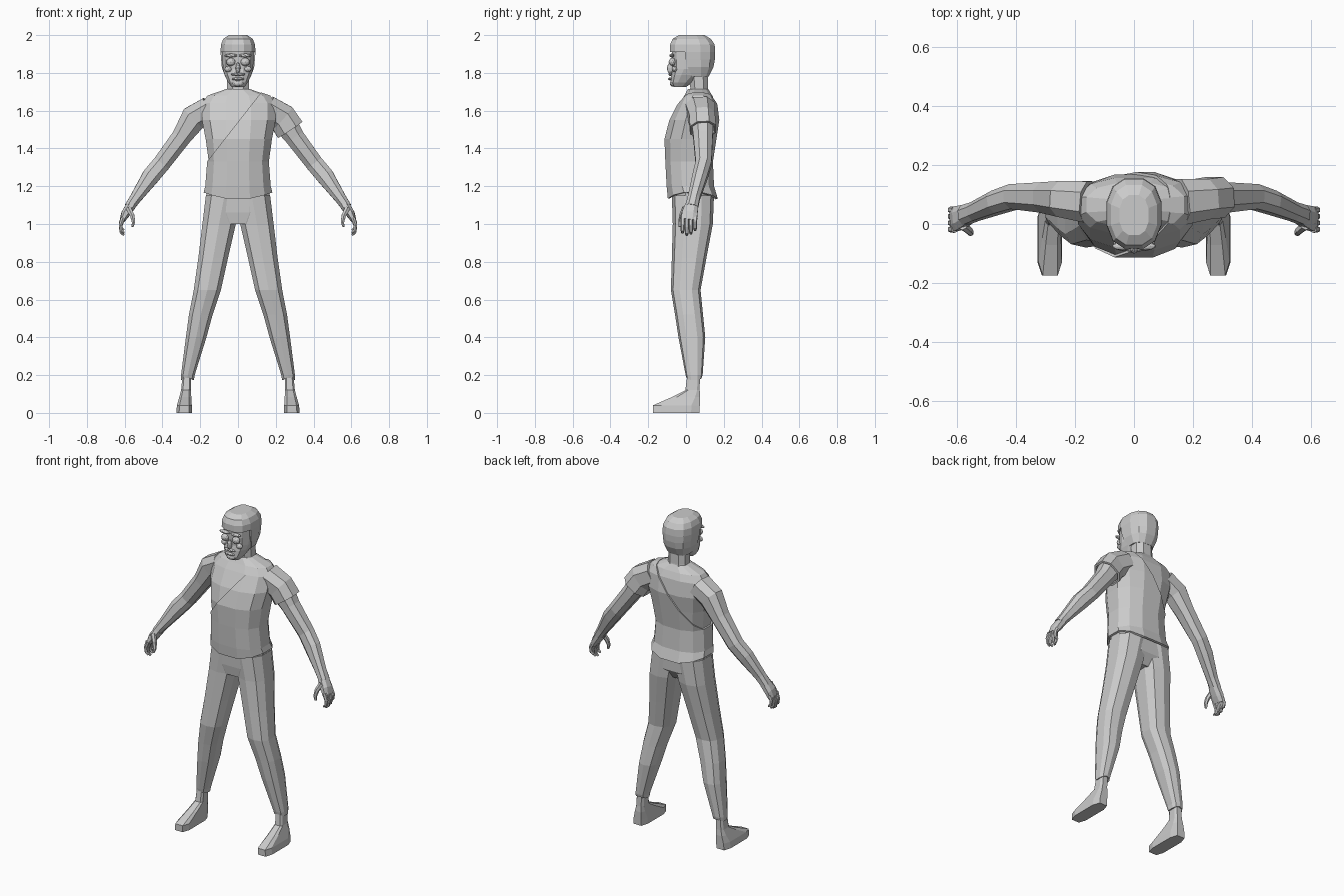
import bpy, bmesh, math
from mathutils import Vector

default_cube = bpy.data.objects.get("Cube")
if default_cube:
    bpy.data.objects.remove(default_cube)

grey = bpy.data.materials.new("light_grey")
grey.use_nodes = True
grey.diffuse_color = (0.6, 0.6, 0.6, 1)
grey.node_tree.nodes["Principled BSDF"].inputs["Base Color"].default_value = grey.diffuse_color


def finish(name, bm, thickness=0):
    """Turn a bmesh into a flat shaded object, optionally a thin inward shell."""
    bmesh.ops.recalc_face_normals(bm, faces=bm.faces)
    mesh = bpy.data.meshes.new(name)
    bm.to_mesh(mesh)
    bm.free()
    mesh.materials.append(grey)
    obj = bpy.data.objects.new(name, mesh)
    bpy.context.collection.objects.link(obj)
    if thickness:
        shell = obj.modifiers.new("cloth", "SOLIDIFY")
        shell.thickness = thickness
        shell.offset = -1
    return obj


def bridge(rings, caps=(True, True)):
    """Skin a list of point rings."""
    bm = bmesh.new()
    loops = [[bm.verts.new(p) for p in ring] for ring in rings]
    count = len(loops[0])
    for low, high in zip(loops, loops[1:]):
        for i in range(count):
            j = (i + 1) % count
            bm.faces.new((low[i], low[j], high[j], high[i]))
    if caps[0]:
        bm.faces.new(loops[0])
    if caps[1]:
        bm.faces.new(loops[-1])
    return bm


def outline(count, power):
    """Unit rounded-square section."""
    points = []
    for i in range(count):
        a = math.tau * (i + 0.5) / count
        c, s = math.cos(a), math.sin(a)
        points.append((math.copysign(abs(c) ** power, c), math.copysign(abs(s) ** power, s)))
    return points


def loft(rows, side=1, count=12, power=0.8, hem=0, caps=(True, True)):
    """Upright form; each row is height, x range, y range. Hem lifts the first ring's sides."""
    rings = []
    for k, (z, x0, x1, y0, y1) in enumerate(rows):
        lift = hem if k == 0 else 0
        rings.append([(side * ((x0 + x1) / 2 + c * (x1 - x0) / 2),
                       (y0 + y1) / 2 + s * (y1 - y0) / 2,
                       z + lift * c * c) for c, s in outline(count, power)])
    return bridge(rings, caps)


def centred(rows, grow=0):
    return [(z, -w - grow, w + grow, y0 - grow, y1 + grow) for z, w, y0, y1 in rows]


def limb(rows, side=1, count=8, power=0.85, grow=0, caps=(True, True)):
    """Tube along a path; each row is x, y, z, half thickness, half depth."""
    path = [Vector(r[:3]) for r in rows]
    rings = []
    for k, (p, row) in enumerate(zip(path, rows)):
        along = (path[min(k + 1, len(path) - 1)] - path[max(k - 1, 0)]).normalized()
        across = along.cross(Vector((0, 1, 0))).normalized()
        depth = across.cross(along)
        ring = []
        for c, s in outline(count, power):
            q = p + across * c * (row[3] + grow) + depth * s * (row[4] + grow)
            ring.append((side * q.x, q.y, q.z))
        rings.append(ring)
    return bridge(rings, caps)


def ball(name, centre, size):
    bm = bmesh.new()
    bmesh.ops.create_icosphere(bm, subdivisions=2, radius=1)
    bmesh.ops.scale(bm, vec=size, verts=bm.verts)
    bmesh.ops.translate(bm, vec=centre, verts=bm.verts)
    return finish(name, bm)


# Bare torso and the one-shouldered tunic over it
torso = [(1.13, .187, -.1, .172), (1.2, .178, -.106, .152), (1.33, .168, -.113, .146),
         (1.45, .185, -.118, .165), (1.55, .205, -.092, .18), (1.64, .205, -.045, .168),
         (1.68, .175, -.02, .15), (1.715, .072, .0, .128)]
finish("bare_torso", loft(centred(torso[1:], -.009)))
tunic = loft(centred(torso), hem=.04, caps=(False, False))
start, end = Vector((.125, 0, 1.7)), Vector((-.18, 0, 1.31))
line = end - start
bmesh.ops.bisect_plane(tunic, geom=tunic.verts[:] + tunic.edges[:] + tunic.faces[:],
                       plane_co=start, plane_no=(line.z, 0, -line.x), clear_outer=True)
finish("tunic", tunic, .012)

# Pelvis of the trousers
finish("trouser_waist", loft(centred([(1.0, .12, -.06, .1), (1.06, .183, -.07, .143),
                                      (1.18, .17, -.075, .145)])))

# Neck
finish("neck", loft(centred([(1.66, .075, .01, .13), (1.72, .062, .02, .12),
                             (1.82, .06, .01, .118)]), count=8))

# Head with a narrow jaw
head = [(1.725, .035, -.066, .0), (1.75, .054, -.083, .04), (1.79, .073, -.08, .09),
        (1.82, .082, -.073, .115), (1.87, .084, -.076, .135), (1.92, .084, -.078, .14),
        (1.96, .07, -.06, .12)]
finish("head", loft(centred(head)))

# Hair: a cap opened around the face
hair = loft(centred([(1.78, .07, -.01, .122), (1.83, .088, -.06, .148), (1.87, .092, -.08, .156),
                     (1.91, .095, -.087, .158), (1.95, .093, -.087, .155),
                     (1.98, .08, -.074, .135), (2.0, .05, -.04, .1)]), caps=(False, True))
face_opening = [f for f in hair.faces
                if f.calc_center_median().z < 1.9 and f.calc_center_median().y < .02]
bmesh.ops.delete(hair, geom=face_opening, context="FACES")
finish("hair", hair, .012)

# Face
ball("nose", (0, -.083, 1.825), (.013, .018, .03))
ball("upper_lip", (0, -.082, 1.792), (.04, .012, .008))
ball("lower_lip", (0, -.083, 1.768), (.035, .012, .008))
ball("chin", (0, -.068, 1.745), (.03, .018, .018))

# Mirrored parts
arm = [(.15, .075, 1.61, .07, .075), (.235, .085, 1.56, .075, .065), (.3, .09, 1.46, .055, .055),
       (.405, .093, 1.32, .05, .045), (.46, .075, 1.255, .05, .042),
       (.54, .042, 1.14, .033, .034), (.575, .03, 1.09, .028, .036)]
palm = [(.565, .032, 1.1, .028, .036), (.595, .02, 1.055, .025, .044), (.612, .015, 1.02, .015, .044)]
leg = [(.185, .232, .303, .003, .083), (.2, .228, .303, -.002, .088), (.4, .165, .278, -.04, .102),
       (.52, .132, .262, -.058, .09), (.65, .088, .237, -.08, .077), (.82, .05, .213, -.075, .108),
       (1.0, .008, .192, -.07, .142), (1.15, -.03, .174, -.075, .148)]
foot = [(0, .243, .328, -.18, .076), (.04, .243, .325, -.18, .078), (.085, .246, .312, -.075, .078),
        (.12, .248, .302, -.005, .074), (.25, .245, .29, .012, .075)]

for side, label in ((1, "left"), (-1, "right")):
    finish(label + "_arm", limb(arm, side))
    finish(label + "_palm", limb(palm, side))
    # Curled fingers and thumb
    for k, finger in enumerate(("index", "middle", "ring", "little")):
        y = -.018 + k * .022
        drop = (.0, -.012, -.004, .014)[k]
        finish(f"{label}_{finger}_finger", limb(
            [(.608, y, 1.035, .013, .012), (.622, y, .995 + drop, .01, .011),
             (.618, y, .965 + drop, .009, .01), (.603, y, .953 + drop, .006, .007)], side, 6))
    finish(label + "_thumb", limb(
        [(.58, -.005, 1.085, .016, .016), (.56, -.022, 1.045, .013, .014),
         (.553, -.03, 1.01, .01, .011), (.558, -.033, .985, .006, .007)], side, 6))
    finish(label + "_trouser_leg", loft(leg, side, 10, .75, -.012, (False, True)), .01)
    finish(label + "_foot", loft(foot, side, 8, .5))
    ball(label + "_eye", (side * .038, -.072, 1.858), (.025, .02, .022))
    ball(label + "_brow", (side * .038, -.075, 1.892), (.036, .014, .01))
    ball(label + "_cheek", (side * .052, -.06, 1.82), (.02, .015, .016))

# Short sleeve on the covered shoulder
finish("left_sleeve", limb(arm[:2] + [(.275, .09, 1.5, .075, .066)], grow=.008, caps=(True, False)), .012)
